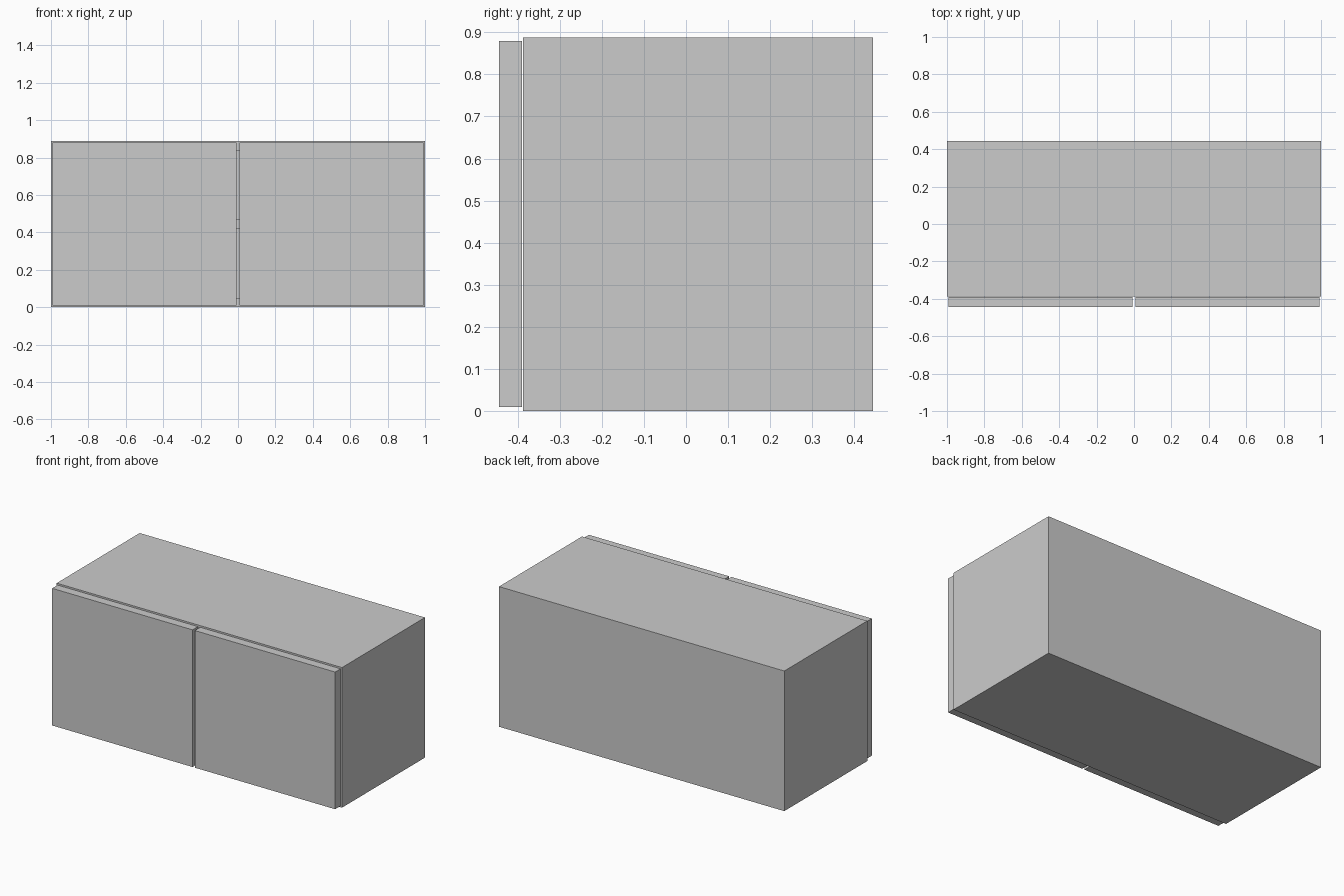
import bpy
import bmesh
from mathutils import Matrix, Vector

if "Cube" in bpy.data.objects:
    bpy.data.objects.remove(bpy.data.objects["Cube"])


def box(name, lo, hi):
    """Box object spanning the two given corners."""
    lo, hi = Vector(lo), Vector(hi)
    bm = bmesh.new()
    bmesh.ops.create_cube(bm, size=1, matrix=Matrix.Translation((lo + hi) / 2)
                          @ Matrix.Diagonal((*(hi - lo), 1)))
    mesh = bpy.data.meshes.new(name)
    bm.to_mesh(mesh)
    bm.free()
    obj = bpy.data.objects.new(name, mesh)
    bpy.context.collection.objects.link(obj)
    return obj


H, T = 0.888, 0.05               # carcass height, board thickness
FRONT, REAR = -0.387, 0.444      # carcass depth range
INNER = 1 - T
BACK = REAR - 0.008              # inner face of the thin back panel

# Side panels and doors, one of each per side
for side, s in (("left", -1), ("right", 1)):
    x0, x1 = sorted((s * INNER, s))
    box(side + "_side_panel", (x0, FRONT, 0), (x1, REAR, H))
    x0, x1 = sorted((s * 0.008, s * 0.992))
    box(side + "_door", (x0, -0.444, 0.01), (x1, -0.390, 0.879))

# Horizontal boards between the sides
for name, z in (("bottom_panel", 0), ("shelf", (H - T) / 2), ("top_panel", H - T)):
    box(name, (-INNER, FRONT, z), (INNER, BACK, z + T))

# Thin back panel
box("back_panel", (-INNER, BACK, 0), (INNER, REAR, H))
